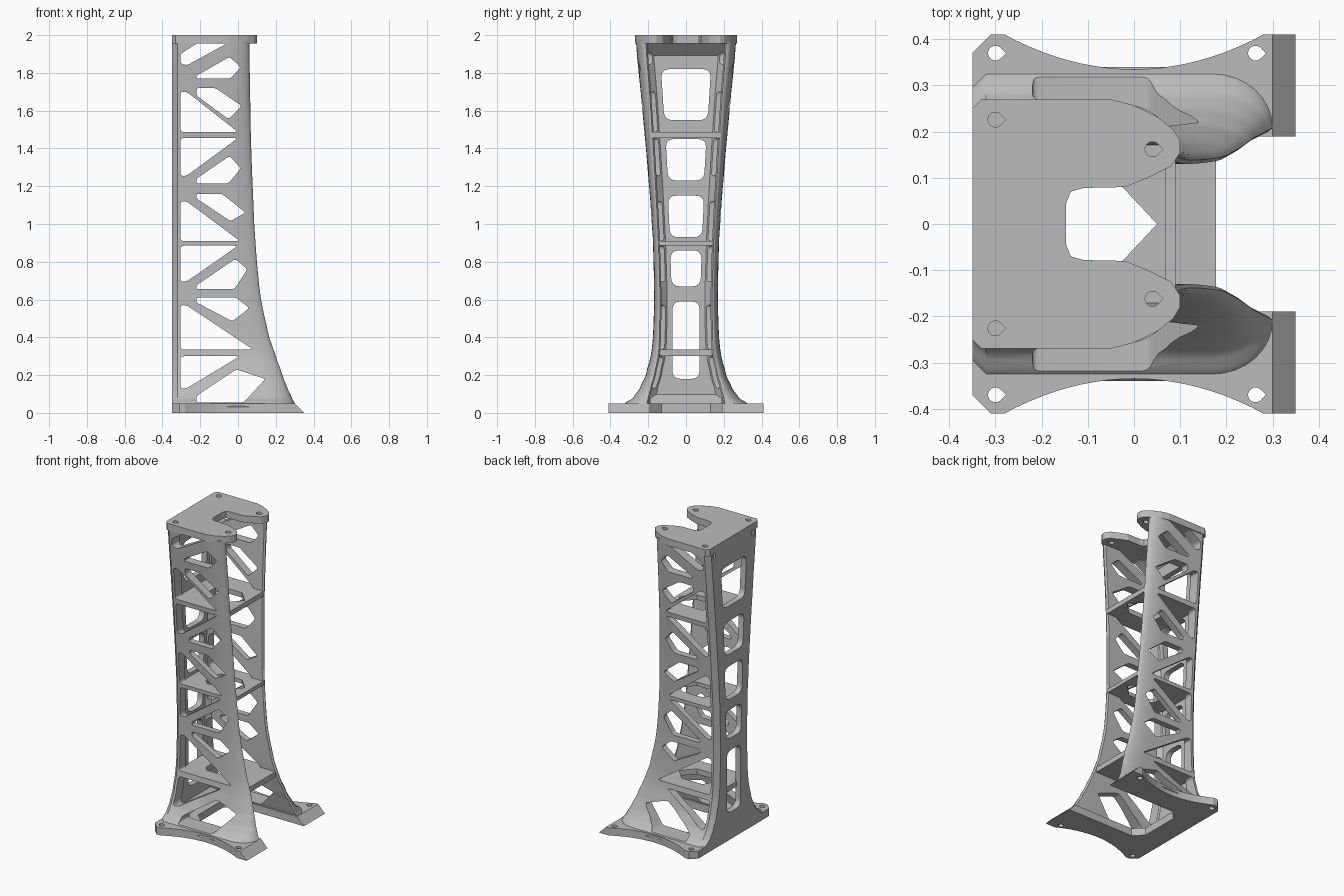
import bpy, bmesh, math
from mathutils import Vector

cube = bpy.data.objects.get("Cube")
if cube:
    bpy.data.objects.remove(cube)

grey = bpy.data.materials.new("plain_grey")
grey.use_nodes = True
grey.diffuse_color = (0.5, 0.5, 0.5, 1)
grey.node_tree.nodes["Principled BSDF"].inputs["Base Color"].default_value = (0.5, 0.5, 0.5, 1)


def make(name, bm):
    bmesh.ops.recalc_face_normals(bm, faces=bm.faces)
    mesh = bpy.data.meshes.new(name)
    bm.to_mesh(mesh)
    bm.free()
    mesh.materials.append(grey)
    obj = bpy.data.objects.new(name, mesh)
    bpy.context.collection.objects.link(obj)
    return obj


def add_prism(bm, pts, axis, lo, hi):
    """Extrude a flat outline along one axis."""
    def place(p, h):
        c = list(p)
        c.insert(axis, h)
        return bm.verts.new(c)
    a = [place(p, lo) for p in pts]
    b = [place(p, hi) for p in pts]
    bm.faces.new(a[::-1])
    bm.faces.new(b)
    for i in range(len(pts)):
        j = (i + 1) % len(pts)
        bm.faces.new((a[i], a[j], b[j], b[i]))


def prism(name, pts, axis, lo, hi):
    bm = bmesh.new()
    add_prism(bm, pts, axis, lo, hi)
    return make(name, bm)


def rounded(pts, r):
    """Round every corner of an outline."""
    out = []
    for i, p in enumerate(pts):
        p = Vector(p)
        ends = []
        for q in (pts[i - 1], pts[(i + 1) % len(pts)]):
            d = Vector(q) - p
            ends.append(p + d.normalized() * min(r, d.length * 0.4))
        for k in range(5):
            t = k / 4
            out.append(tuple(ends[0] * (1 - t) ** 2 + p * 2 * t * (1 - t) + ends[1] * t * t))
    return out


def mirrored(half):
    return half + [(x, -y) for x, y in reversed(half)]


def cut(obj, bm):
    """Subtract a set of cutters, then drop them."""
    cutter = make("cutter", bm)
    cutter.hide_render = True
    mod = obj.modifiers.new("cut", "BOOLEAN")
    mod.object, mod.solver = cutter, "EXACT"
    bpy.ops.object.select_all(action="DESELECT")
    obj.select_set(True)
    bpy.context.view_layer.objects.active = obj
    bpy.ops.object.modifier_apply(modifier="cut")
    bpy.data.objects.remove(cutter)


def smooth(obj):
    bpy.ops.object.select_all(action="DESELECT")
    obj.select_set(True)
    bpy.context.view_layer.objects.active = obj
    bpy.ops.object.shade_smooth_by_angle(angle=math.radians(30))


def teardrops(obj, spots, lo, hi):
    bm = bmesh.new()
    for x, y in spots:
        for s in (1, -1):
            ring = [(x + 0.016 * math.cos(math.radians(a)), s * y + 0.016 * math.sin(math.radians(a)))
                    for a in range(45, 316, 15)]
            add_prism(bm, ring + [(x + 0.023, s * y)], 2, lo, hi)
    cut(obj, bm)


# Column shell: height, outer half width, inner half width, open edge x
rows = [(0.03, 0.34, 0.205, 0.31), (0.05, 0.325, 0.2, 0.3), (0.08, 0.28, 0.192, 0.285),
        (0.13, 0.245, 0.18, 0.262), (0.2, 0.213, 0.16, 0.235), (0.3, 0.187, 0.14, 0.2),
        (0.4, 0.175, 0.133, 0.165), (0.6, 0.169, 0.13, 0.122), (0.8, 0.172, 0.135, 0.1),
        (1.0, 0.181, 0.143, 0.086), (1.4, 0.212, 0.165, 0.07), (1.7, 0.24, 0.185, 0.064),
        (1.97, 0.265, 0.205, 0.06)]


def section(z, yo, yi, xf):
    half = [(-0.312, yi - 0.03), (-0.285, yi), (xf - 0.01, yi)]
    for k in range(9):
        a = math.pi / 2 * k / 8
        half.append((xf - 0.13 + 0.13 * math.cos(a), yi + 0.008 + (yo - yi - 0.008) * math.sin(a)))
    half += [(-0.32, yo), (-0.35, yo - 0.03)]
    return [(x, y, z) for x, y in mirrored(half)]


def spline(a, b, c, d, t):
    return [q + (r - q) * t for q, r in [(b[0], c[0])]] + [
        0.5 * (2 * q + (r - p) * t + (2 * p - 5 * q + 4 * r - s) * t * t + (3 * q - p - 3 * r + s) * t ** 3)
        for p, q, r, s in list(zip(a, b, c, d))[1:]]


levels = []
for i in range(len(rows) - 1):
    a, d = rows[max(i - 1, 0)], rows[min(i + 2, len(rows) - 1)]
    if rows[i][0] < 0.25:
        a, d = rows[i], rows[i + 1]
    for k in range(3):
        levels.append(spline(a, rows[i], rows[i + 1], d, k / 3))
levels.append(rows[-1])

bm = bmesh.new()
rings = [[bm.verts.new(c) for c in section(*lv)] for lv in levels]
n = len(rings[0])
for lower, upper in zip(rings, rings[1:]):
    for i in range(n):
        j = (i + 1) % n
        bm.faces.new((lower[i], lower[j], upper[j], upper[i]))
bm.faces.new(rings[0][::-1])
bm.faces.new(rings[-1])
column = make("column_shell", bm)

# Truss windows through both side walls
bm = bmesh.new()
for bar, far, tip in [(1.487, 1.7, 0), (1.455, 1.255, 0), (0.91, 1.12, 0.01), (0.885, 0.695, 0),
                      (0.335, 0.57, 0.08), (0.3, 0.13, 0.01)]:
    tri = [(-0.305, far), (-0.272, far), (tip, bar), (-0.305, bar)]
    add_prism(bm, rounded(tri, 0.02), 1, -0.6, 0.6)
for flat, low, xa, xt, zt, xe, ze in [
        (1.77, 1.785, -0.04, 0.015, 1.83, -0.045, 1.885), (1.72, 1.68, -0.12, 0.02, 1.625, -0.05, 1.555),
        (1.215, 1.24, -0.05, 0.015, 1.295, -0.045, 1.36), (1.16, 1.135, -0.085, 0.04, 1.06, -0.04, 1.015),
        (0.655, 0.675, -0.02, 0.05, 0.76, -0.015, 0.815), (0.61, 0.585, -0.01, 0.06, 0.555, -0.03, 0.485),
        (0.055, 0.09, 0.03, 0.145, 0.18, -0.01, 0.23)]:
    strip = [(-0.22, flat), (xa, flat), (xt, zt), (xe, ze), (-0.22, low)]
    add_prism(bm, rounded(strip, 0.015), 1, -0.6, 0.6)
top_gap = [(-0.305, 1.85), (-0.27, 1.84), (-0.06, 1.955), (-0.22, 1.955), (-0.305, 1.9)]
add_prism(bm, rounded(top_gap, 0.015), 1, -0.6, 0.6)

# Windows in the rear web, and the relief slots under the top plate
for lo, hi, wl, wh in [(1.55, 1.82, 0.115, 0.132), (1.23, 1.45, 0.095, 0.108), (0.93, 1.15, 0.085, 0.096),
                       (0.67, 0.86, 0.077, 0.083), (0.18, 0.59, 0.072, 0.072)]:
    add_prism(bm, rounded([(-wl, lo), (wl, lo), (wh, hi), (-wh, hi)], 0.045), 0, -0.4, -0.307)
for s in (1, -1):
    add_prism(bm, [(s * 0.19, 1.92), (s * 0.215, 1.92), (s * 0.215, 1.955), (s * 0.19, 1.955)], 0, -0.4, -0.307)
cut(column, bm)
smooth(column)

# Top plate with an open notch
top_half = [(-0.35, 0.25), (-0.33, 0.27), (-0.05, 0.27), (0, 0.257), (0.05, 0.232), (0.085, 0.205), (0.1, 0.18),
            (0.1, 0.155), (0.08, 0.125), (0.03, 0.1), (-0.02, 0.08), (-0.11, 0.078), (-0.137, 0.07), (-0.147, 0.045)]
top_plate = prism("top_plate", mirrored(top_half), 2, 1.955, 2)
teardrops(top_plate, [(-0.3, 0.226), (0.04, 0.162)], 1.9, 2.1)

# Base plate with scalloped sides and sloped toes
base_half = [(-0.35, 0.37), (-0.31, 0.41)]
base_half += [(x, 0.335 + 0.075 * (x / 0.28) ** 2) for x in [0.28 * k / 10 for k in range(-10, 11)]]
base_half += [(0.35, 0.41), (0.35, 0.19), (-0.14, 0.19), (-0.2, 0.13)]
base = prism("base_plate", mirrored(base_half), 2, 0, 0.05)
for v in base.data.vertices:
    if v.co.x > 0.34 and v.co.z > 0.04:
        v.co.x = 0.3
teardrops(base, [(-0.3, 0.37), (0.263, 0.37)], -0.1, 0.1)

# Cross ribs with a pointed opening
opening = [(-0.2, -0.05), (-0.17, -0.08), (-0.025, -0.08), (0.05, 0)]
opening += [(x, -y) for x, y in reversed(opening[:3])]
for name, lo, hi, w, xe in [("upper_rib", 1.455, 1.487, 0.178, 0.068), ("middle_rib", 0.885, 0.91, 0.15, 0.09),
                            ("lower_rib", 0.3, 0.335, 0.147, 0.178)]:
    rib = prism(name, [(-0.32, -w), (xe, -w), (xe, w), (-0.32, w)], 2, lo, hi)
    bm = bmesh.new()
    add_prism(bm, opening, 2, lo - 0.1, hi + 0.1)
    cut(rib, bm)

# Gussets joining the rear web to the plates
prism("top_gusset", [(-0.335, 1.89), (-0.315, 1.89), (-0.25, 1.957), (-0.335, 1.957)], 1, -0.205, 0.205)
prism("base_gusset", [(-0.32, 0.045), (-0.25, 0.045), (-0.315, 0.1)], 1, -0.19, 0.19)
